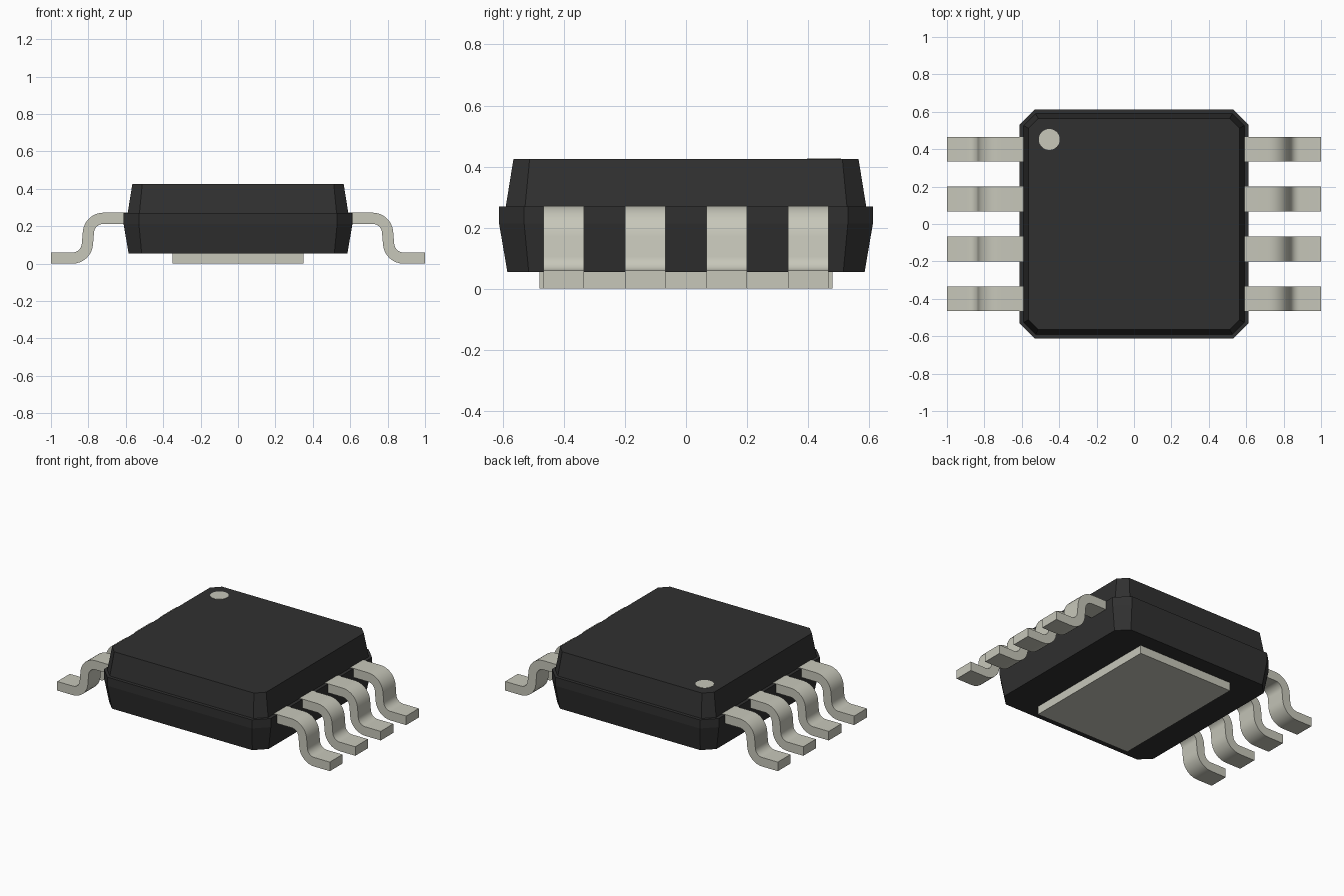
import bpy
import bmesh
from math import radians, cos, sin
from mathutils import Vector

default = bpy.data.objects.get("Cube")
if default:
    bpy.data.objects.remove(default, do_unlink=True)


def material(name, color):
    mat = bpy.data.materials.new(name)
    mat.use_nodes = True
    mat.diffuse_color = color
    mat.node_tree.nodes["Principled BSDF"].inputs["Base Color"].default_value = color
    return mat


BLACK = material("black_plastic", (0.03, 0.03, 0.03, 1))
METAL = material("tinned_metal", (0.57, 0.57, 0.49, 1))


def finish(name, bm, mat):
    bmesh.ops.recalc_face_normals(bm, faces=bm.faces)
    mesh = bpy.data.meshes.new(name)
    bm.to_mesh(mesh)
    bm.free()
    mesh.materials.append(mat)
    obj = bpy.data.objects.new(name, mesh)
    bpy.context.collection.objects.link(obj)
    return obj


def octagon(bm, half, flat, z):
    """Ring of a square with cut corners; flat is half the straight side."""
    points = [(half, -flat), (half, flat), (flat, half), (-flat, half),
              (-half, flat), (-half, -flat), (-flat, -half), (flat, -half)]
    return [bm.verts.new((x, y, z)) for x, y in points]


# Plastic package: tapered lower half, straight belt, ledge, tapered upper half
bm = bmesh.new()
sections = [(0.585, 0.515, 0.055), (0.612, 0.53, 0.213), (0.612, 0.53, 0.27),
            (0.59, 0.527, 0.27), (0.565, 0.512, 0.425)]
rings = [octagon(bm, *s) for s in sections]
for low, high in zip(rings, rings[1:]):
    for i in range(8):
        j = (i + 1) % 8
        bm.faces.new((low[i], low[j], high[j], high[i]))
bm.faces.new(rings[0])
bm.faces.new(rings[-1])
finish("package_body", bm, BLACK)

# Thermal pad underneath
bm = bmesh.new()
bmesh.ops.create_cube(bm, size=1)
bmesh.ops.scale(bm, vec=(0.7, 0.96, 0.057), verts=bm.verts)
bmesh.ops.translate(bm, vec=(0, 0, 0.0285), verts=bm.verts)
finish("thermal_pad", bm, METAL)

# Pin one marker disc on the top
bm = bmesh.new()
bmesh.ops.create_cone(bm, cap_ends=True, segments=32, radius1=0.056, radius2=0.056, depth=0.004)
bmesh.ops.translate(bm, vec=(-0.453, 0.452, 0.425), verts=bm.verts)
finish("pin_one_marker", bm, METAL)


# Gull-wing lead profile: (point, normal) pairs along the centre line
def lead_profile(thickness=0.06, radius=0.08, steps=8, lean=5):
    up = Vector((0, 1))
    line = [(Vector((0.585, 0.2425)), up)]
    for i in range(steps + 1):
        a = radians(90 - (90 - lean) * i / steps)
        n = Vector((cos(a), sin(a)))
        line.append((Vector((0.72, 0.1625)) + n * radius, n))
    for i in range(steps + 1):
        a = radians(180 + lean + (90 - lean) * i / steps)
        n = Vector((cos(a), sin(a)))
        line.append((Vector((0.885, 0.11)) + n * radius, -n))
    line.append((Vector((1.0, 0.03)), up))
    half = thickness / 2
    return [(p + n * half, p - n * half) for p, n in line]


def add_lead(name, side, y, width=0.132):
    bm = bmesh.new()
    rows = []
    for top, bottom in lead_profile():
        rows.append([bm.verts.new((side * p.x, y + w, p.y)) for p, w in
                     ((top, -width / 2), (top, width / 2), (bottom, width / 2), (bottom, -width / 2))])
    for a, b in zip(rows, rows[1:]):
        for i in range(4):
            j = (i + 1) % 4
            bm.faces.new((a[i], a[j], b[j], b[i]))
    bm.faces.new(rows[0])
    bm.faces.new(rows[-1])
    obj = finish(name, bm, METAL)
    bpy.ops.object.select_all(action="DESELECT")
    obj.select_set(True)
    bpy.context.view_layer.objects.active = obj
    bpy.ops.object.shade_smooth_by_angle(angle=radians(30))


# Four leads on each side
for side, label in ((1, "left"), (-1, "right")):
    for k in range(4):
        add_lead(f"{label}_lead_{k + 1}", side, (k - 1.5) * 0.2667)
